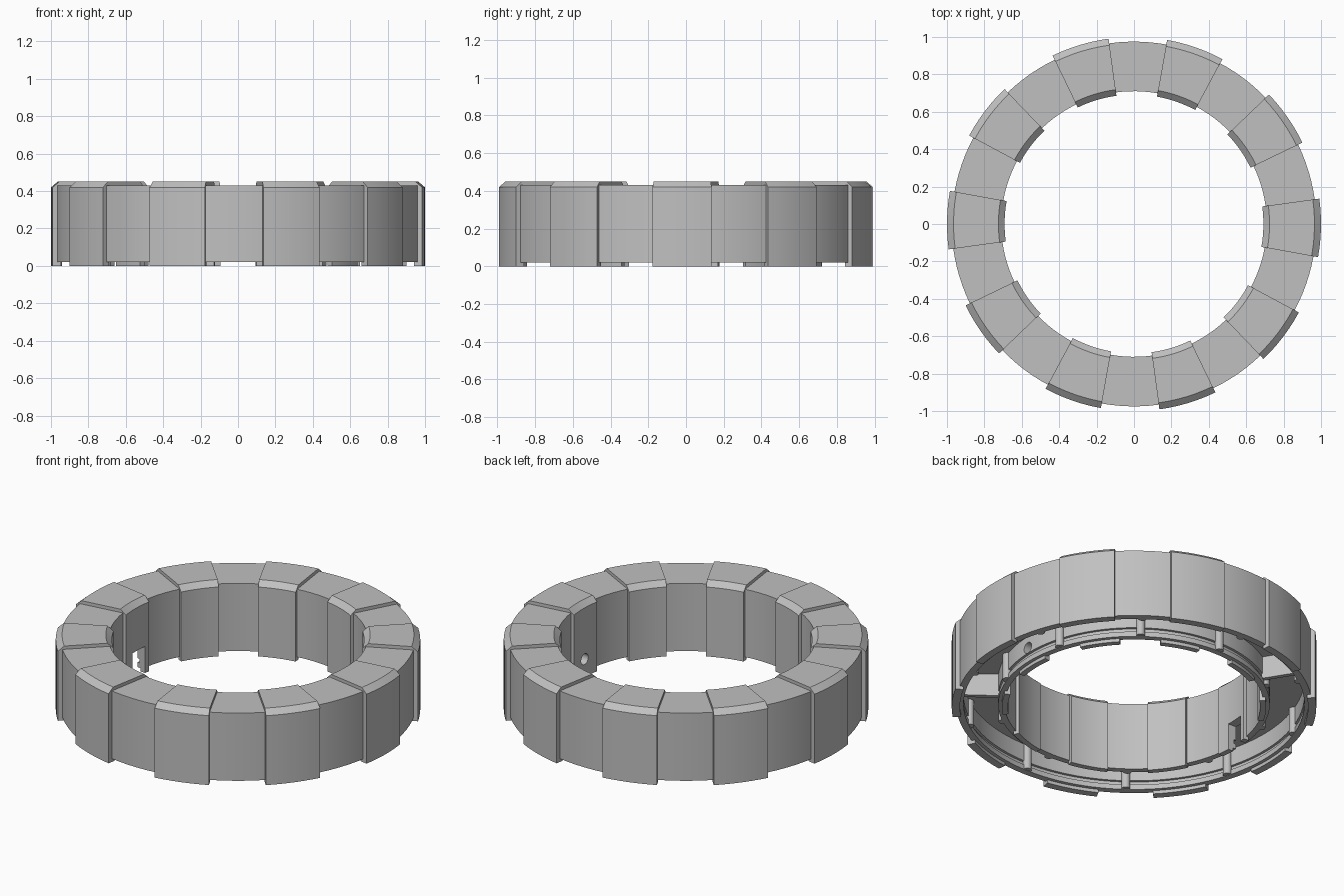
import bpy, bmesh, math
from mathutils import Matrix, Vector

if "Cube" in bpy.data.objects:
    bpy.data.objects.remove(bpy.data.objects["Cube"])

grey = bpy.data.materials.new("plain grey")
grey.use_nodes = True
COLOUR = (0.53, 0.53, 0.53, 1)
grey.diffuse_color = COLOUR
grey.node_tree.nodes["Principled BSDF"].inputs["Base Color"].default_value = COLOUR

COUNT = 10
PITCH = 360 / COUNT
START = -10.2           # first block edge, degrees
FLOOR = 0.18            # roof height of the underside channel


def finish(bm, name):
    bmesh.ops.recalc_face_normals(bm, faces=bm.faces)
    mesh = bpy.data.meshes.new(name)
    bm.to_mesh(mesh)
    bm.free()
    mesh.materials.append(grey)
    ob = bpy.data.objects.new(name, mesh)
    bpy.context.collection.objects.link(ob)
    return ob


def sweep(bm, profile, start, span, steps):
    """Turn a closed (radius, height) profile about z; cap it if it is partial."""
    full = span >= 360
    rings = []
    for i in range(steps if full else steps + 1):
        a = math.radians(start + span * i / steps)
        rings.append([bm.verts.new((r * math.cos(a), r * math.sin(a), z)) for r, z in profile])
    n = len(profile)
    for i in range(steps):
        a, b = rings[i], rings[(i + 1) % len(rings)]
        for j in range(n):
            k = (j + 1) % n
            bm.faces.new((a[j], b[j], b[k], a[k]))
    if not full:
        bm.faces.new(rings[0])
        bm.faces.new(rings[-1])


def polar(angle, r, z):
    a = math.radians(angle)
    return Matrix.Rotation(a, 4, "Z") @ Matrix.Translation(Vector((r, 0, z)))


def box(bm, angle, r, z, size):
    bmesh.ops.create_cube(bm, size=1, matrix=polar(angle, r, z) @ Matrix.Diagonal((*size, 1)))


def cut(ob, cutter):
    mod = ob.modifiers.new("cut", "BOOLEAN")
    mod.operation = "DIFFERENCE"
    mod.solver = "EXACT"
    mod.object = cutter
    bpy.context.view_layer.objects.active = ob
    bpy.ops.object.modifier_apply(modifier=mod.name)


# Main ring with an open channel underneath and a groove in each channel wall
bm = bmesh.new()
sweep(bm, [(0.975, 0.02), (0.975, 0.43), (0.71, 0.43), (0.71, 0.02),
           (0.745, 0.02), (0.745, 0.05), (0.73, 0.05), (0.73, 0.075), (0.745, 0.075),
           (0.745, FLOOR), (0.935, FLOOR),
           (0.935, 0.075), (0.95, 0.075), (0.95, 0.05), (0.935, 0.05), (0.935, 0.02)],
      START, 360, 120)
ring = finish(bm, "main_ring")

# Raised saddle blocks, chamfered along the top edges
bm = bmesh.new()
saddle = [(1.0, 0), (1.0, 0.42), (0.965, 0.45), (0.725, 0.45), (0.692, 0.42), (0.692, 0),
          (0.725, 0), (0.725, 0.4), (0.955, 0.4), (0.955, 0)]
for i in range(COUNT):
    sweep(bm, saddle, START + PITCH * i, PITCH / 2, 6)
blocks = finish(bm, "raised_blocks")

# Cable slot and round hole through the inner wall
bm = bmesh.new()
box(bm, 177, 0.71, 0.05, (0.12, 0.11, 0.22))
slot = finish(bm, "slot_cutter")
bm = bmesh.new()
bmesh.ops.create_cone(bm, cap_ends=True, segments=24, radius1=0.033, radius2=0.033, depth=0.12,
                      matrix=polar(-1.5, 0.71, 0.11) @ Matrix.Rotation(math.pi / 2, 4, "Y"))
hole = finish(bm, "hole_cutter")
for cutter in (slot, hole):
    cutter.hide_render = True
    for ob in (ring, blocks):
        cut(ob, cutter)
    bpy.data.objects.remove(cutter)

# Half-round columns on both channel walls, between the blocks
bm = bmesh.new()
for i in range(COUNT):
    angle = START + PITCH * (i + 0.75)
    for r in (0.745, 0.935):
        bmesh.ops.create_cone(bm, cap_ends=True, segments=16, radius1=0.024, radius2=0.024,
                              depth=FLOOR - 0.015, matrix=polar(angle, r, (FLOOR + 0.03) / 2))
columns = finish(bm, "channel_columns")

# Cross ribs spanning the channel
bm = bmesh.new()
for angle in (-37, 122):
    box(bm, angle, 0.84, 0.115, (0.2, 0.025, 0.14))
ribs = finish(bm, "channel_ribs")

bpy.ops.object.select_all(action="DESELECT")
for ob in (ring, blocks, columns):
    ob.select_set(True)
bpy.context.view_layer.objects.active = ring
bpy.ops.object.shade_smooth_by_angle(angle=math.radians(25))
